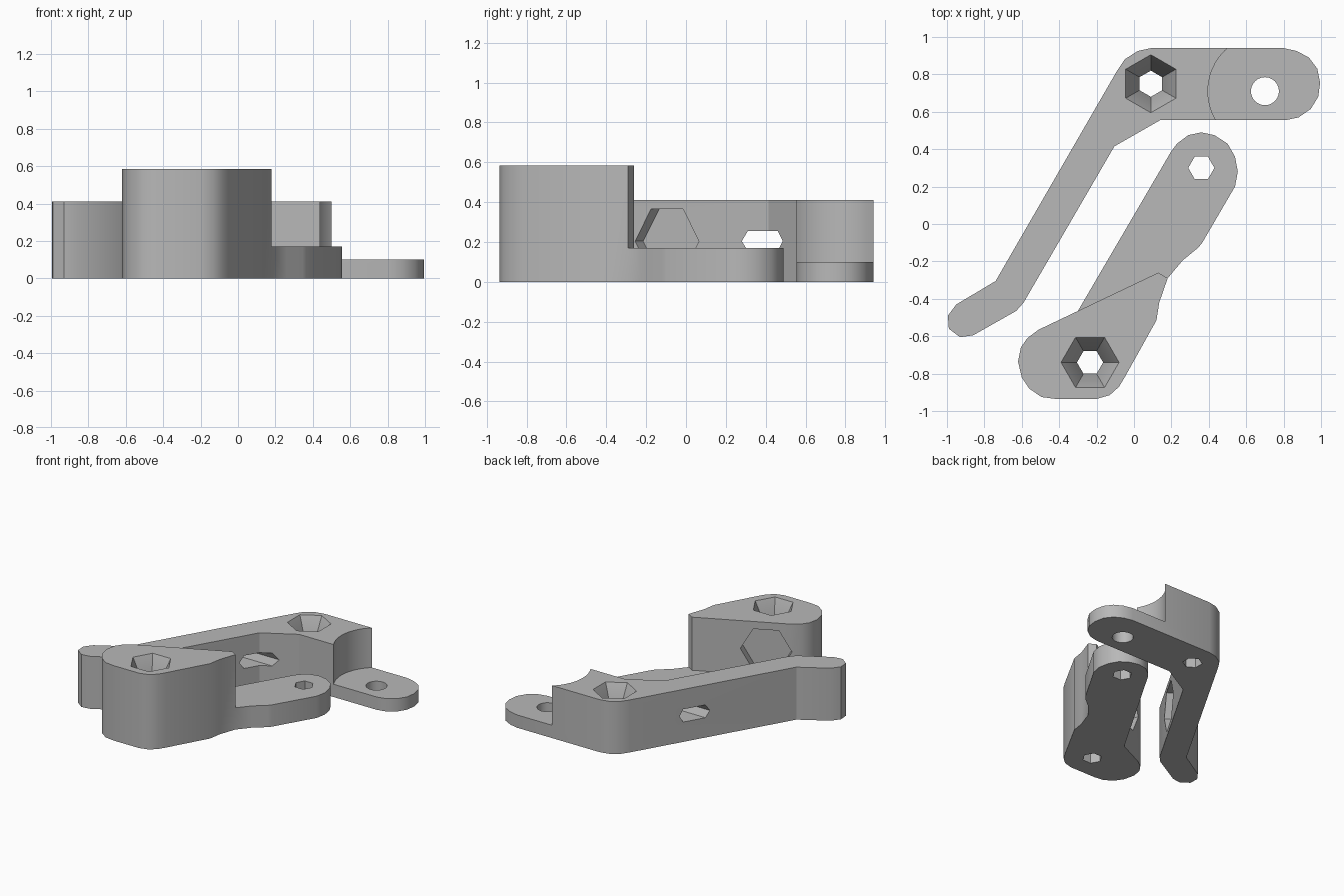
import bpy, bmesh, math
from mathutils import Matrix, Vector

if "Cube" in bpy.data.objects:
    bpy.data.objects.remove(bpy.data.objects["Cube"], do_unlink=True)

grey = bpy.data.materials.new("plain grey")
grey.use_nodes = True
grey.diffuse_color = (0.48, 0.48, 0.48, 1)
grey.node_tree.nodes["Principled BSDF"].inputs["Base Color"].default_value = (0.48, 0.48, 0.48, 1)


def finish(bm, name):
    bmesh.ops.recalc_face_normals(bm, faces=bm.faces)
    mesh = bpy.data.meshes.new(name)
    bm.to_mesh(mesh)
    bm.free()
    mesh.materials.append(grey)
    obj = bpy.data.objects.new(name, mesh)
    bpy.context.collection.objects.link(obj)
    return obj


def loft(name, lower, upper):
    """Solid between two matching rings of points."""
    bm = bmesh.new()
    a = [bm.verts.new(p) for p in lower]
    b = [bm.verts.new(p) for p in upper]
    bm.faces.new(a)
    bm.faces.new(b)
    for i in range(len(a)):
        j = (i + 1) % len(a)
        bm.faces.new((a[i], a[j], b[j], b[i]))
    return finish(bm, name)


def prism(name, outline, z0, z1):
    return loft(name, [(x, y, z0) for x, y in outline], [(x, y, z1) for x, y in outline])


def ring(x, y, r, sides=6, turn=0.0):
    return [(x + r * math.cos(turn + math.tau * i / sides),
             y + r * math.sin(turn + math.tau * i / sides)) for i in range(sides)]


def bolt_hole(x, y, r, sides=6, turn=0.0):
    return prism("hole_cutter", ring(x, y, r, sides, turn), -0.1, 0.8)


def countersink(x, y, top, turn=0.0, depth=0.17):
    """Six-sided funnel, widening to the top surface."""
    over = 0.02
    slope = (0.155 - 0.07) / depth
    low = ring(x, y, 0.07, 6, turn)
    high = ring(x, y, 0.155 + slope * over, 6, turn)
    return loft("sink_cutter", [(*p, top - depth) for p in low], [(*p, top + over) for p in high])


def nut_pocket(x, y, z, normal, r=0.185, depth=0.08):
    """Six-sided blind pocket sunk into an upright wall."""
    n = Vector((*normal, 0)).normalized()
    side = Vector((-n.y, n.x, 0))
    rings = []
    for d in (-depth, 0.05):
        c = Vector((x, y, z)) + n * d
        rings.append([c + side * u + Vector((0, 0, v)) for u, v in ring(0, 0, r)])
    return loft("pocket_cutter", *rings)


def carve(obj, cutters):
    for c in cutters:
        c.hide_render = True
        mod = obj.modifiers.new("cut", 'BOOLEAN')
        mod.operation = 'DIFFERENCE'
        mod.solver = 'EXACT'
        mod.object = c
        bpy.context.view_layer.objects.active = obj
        bpy.ops.object.modifier_apply(modifier=mod.name)
        bpy.data.objects.remove(c, do_unlink=True)
    bpy.ops.object.select_all(action='DESELECT')
    obj.select_set(True)
    bpy.context.view_layer.objects.active = obj
    bpy.ops.object.shade_smooth_by_angle(angle=math.radians(28))


# Long lever with a thin rounded tab
lever_outline = [
    (-0.93, -0.605), (-0.86, -0.595), (-0.63, -0.465), (-0.59, -0.42), (-0.105, 0.415),
    (0.14, 0.555), (0.81, 0.555), (0.88, 0.57), (0.945, 0.615), (0.985, 0.68), (0.995, 0.755),
    (0.98, 0.83), (0.935, 0.89), (0.87, 0.925), (0.80, 0.94), (0.09, 0.94), (0.02, 0.925),
    (-0.05, 0.88), (-0.09, 0.82), (-0.74, -0.305), (-0.95, -0.43), (-0.995, -0.49), (-0.99, -0.56)]
lever = prism("lever_arm", lever_outline, 0, 0.41)

# Curved step above the tab
arc = [(0.70 + 0.305 * math.cos(t), 0.71 + 0.305 * math.sin(t))
       for t in (math.pi * (0.5 + i / 24) for i in range(25))]
step = prism("step_cutter", arc + [(1.2, 0.405), (1.2, 1.015)], 0.10, 0.7)

# Flattened cross slot through the bar
slot_outline = [(0.28, 0.205), (0.31, 0.155), (0.46, 0.155),
                (0.485, 0.205), (0.46, 0.255), (0.31, 0.255)]
slot = loft("slot_cutter", [(-0.8, y, z) for y, z in slot_outline],
            [(0.3, y, z) for y, z in slot_outline])

carve(lever, [step, bolt_hole(0.70, 0.71, 0.075, 24), slot,
              bolt_hole(0.09, 0.75, 0.07, 6, math.pi / 6),
              countersink(0.09, 0.75, 0.41, math.pi / 6),
              nut_pocket(-0.402, -0.095, 0.205, (0.866, -0.5))])

# Stepped block with a tall head and a low foot
block_outline = [
    (-0.62, -0.735), (-0.60, -0.82), (-0.56, -0.88), (-0.495, -0.925), (-0.42, -0.935),
    (-0.20, -0.935), (-0.13, -0.915), (-0.08, -0.87), (-0.05, -0.82), (0.12, -0.515),
    (0.135, -0.42), (0.18, -0.29), (0.26, -0.195), (0.345, -0.125), (0.365, -0.10),
    (0.54, 0.20), (0.555, 0.28), (0.54, 0.36), (0.50, 0.43), (0.43, 0.475), (0.36, 0.49),
    (0.29, 0.475), (0.23, 0.43), (0.20, 0.39), (-0.30, -0.465), (-0.51, -0.565),
    (-0.57, -0.61), (-0.605, -0.66)]
block = prism("stepped_block", block_outline, 0, 0.585)
foot_space = prism("foot_cutter", [(0.13, -0.26), (0.18, -0.29), (0.7, -0.29), (0.7, 0.7),
                                   (-0.32, 0.7), (-0.302, -0.466)], 0.17, 0.8)
carve(block, [foot_space, bolt_hole(0.36, 0.30, 0.07), bolt_hole(-0.235, -0.74, 0.07),
              countersink(-0.235, -0.74, 0.585),
              nut_pocket(-0.35, -0.489, 0.367, (-0.43, 0.9))])
